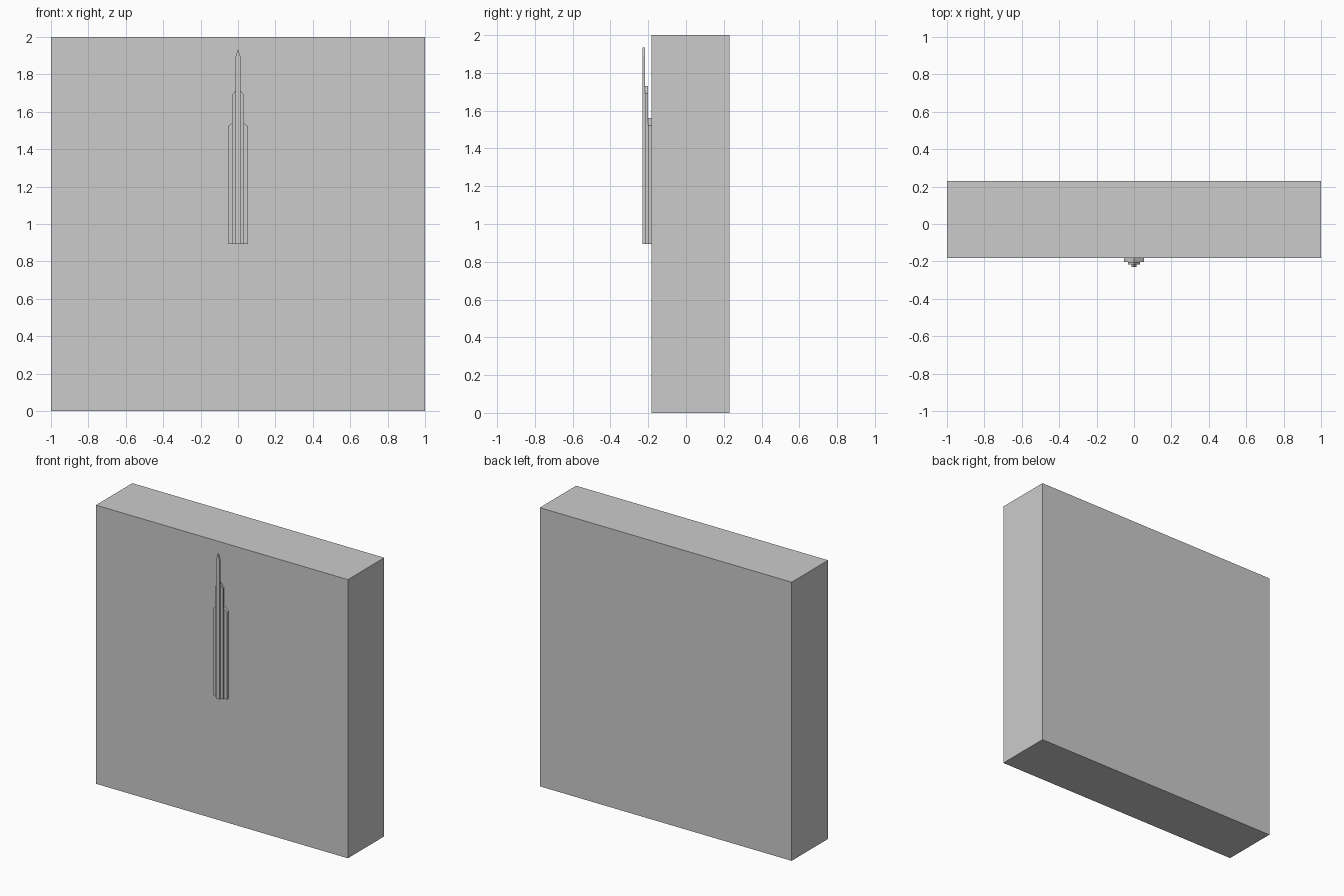
import bpy, bmesh

if "Cube" in bpy.data.objects:
    bpy.data.objects.remove(bpy.data.objects["Cube"])


def prism(name, outline, y_front, y_back):
    """Extrude an (x, z) outline from y_front to y_back."""
    bm = bmesh.new()
    face = bm.faces.new([bm.verts.new((x, y_front, z)) for x, z in outline])
    ext = bmesh.ops.extrude_face_region(bm, geom=[face])
    moved = [v for v in ext["geom"] if isinstance(v, bmesh.types.BMVert)]
    bmesh.ops.translate(bm, verts=moved, vec=(0, y_back - y_front, 0))
    bmesh.ops.recalc_face_normals(bm, faces=bm.faces)
    mesh = bpy.data.meshes.new(name)
    bm.to_mesh(mesh)
    bm.free()
    obj = bpy.data.objects.new(name, mesh)
    bpy.context.collection.objects.link(obj)
    return obj


# Main wall slab
prism("wall_slab", [(-1, 0), (1, 0), (1, 2), (-1, 2)], -0.182, 0.23)

# Stepped, pointed relief: half width, shoulder height, tip height, front, back
BASE = 0.894
layers = [
    ("relief_outer", 0.053, 1.522, 1.562, -0.202, -0.182),
    ("relief_middle", 0.031, 1.69, 1.73, -0.217, -0.202),
    ("relief_spire", 0.014, 1.893, 1.935, -0.23, -0.217),
]
for name, w, shoulder, tip, front, back in layers:
    outline = [(-w, BASE), (w, BASE), (w, shoulder), (0, tip), (-w, shoulder)]
    prism(name, outline, front, back)
